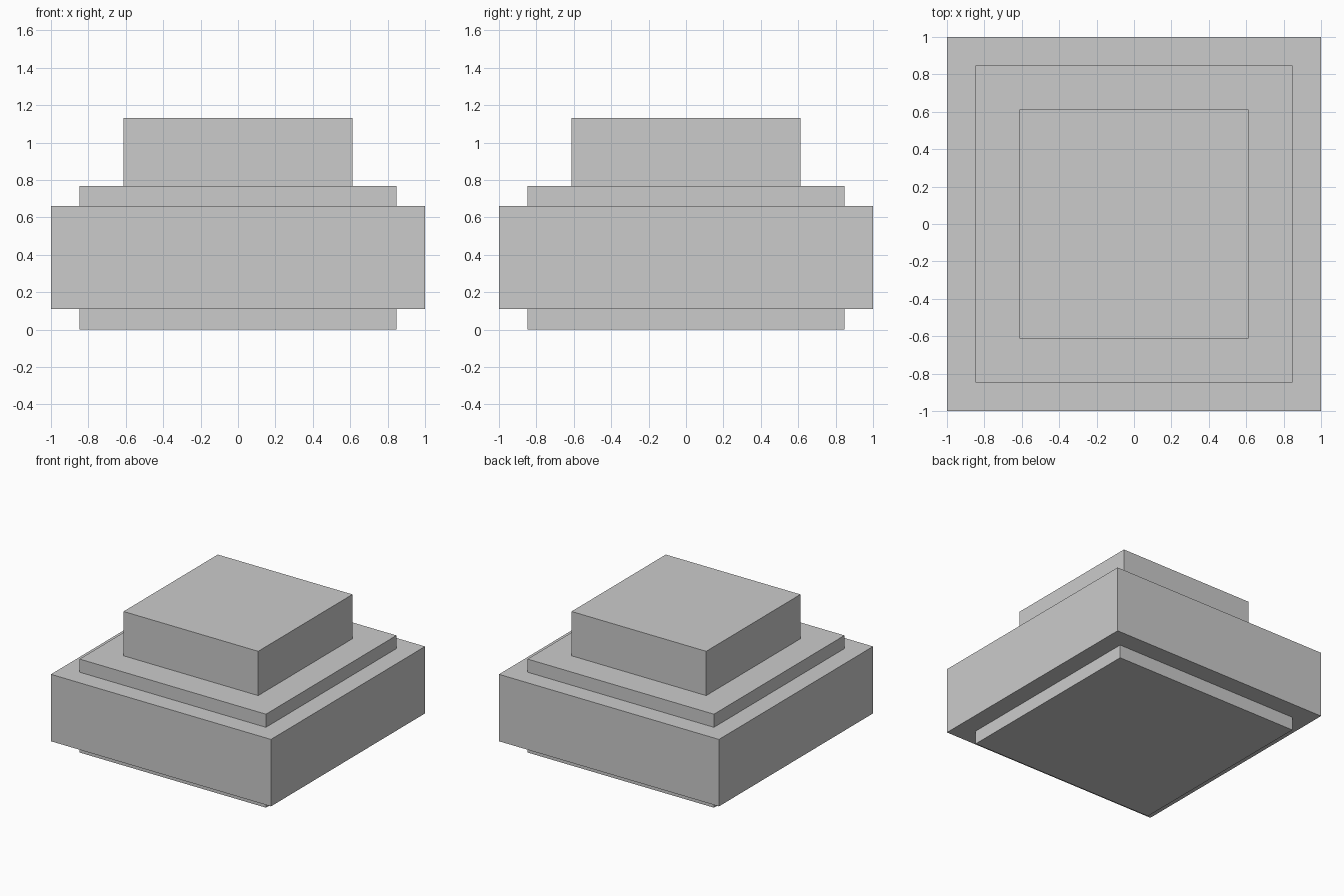
import bpy
import bmesh
from mathutils import Matrix

if "Cube" in bpy.data.objects:
    bpy.data.objects.remove(bpy.data.objects["Cube"])


def slab(name, half, z0, z1):
    """Square slab centred on the z axis, between heights z0 and z1."""
    bm = bmesh.new()
    place = Matrix.Translation((0, 0, (z0 + z1) / 2))
    size = Matrix.Diagonal((2 * half, 2 * half, z1 - z0, 1))
    bmesh.ops.create_cube(bm, size=1, matrix=place @ size)
    mesh = bpy.data.meshes.new(name)
    bm.to_mesh(mesh)
    bm.free()
    obj = bpy.data.objects.new(name, mesh)
    bpy.context.collection.objects.link(obj)
    return obj


# Stacked from the ground up
slab("base_plinth", 0.847, 0.0, 0.11)
slab("main_block", 1.0, 0.11, 0.66)
slab("upper_step", 0.847, 0.66, 0.768)
slab("top_block", 0.612, 0.768, 1.132)
